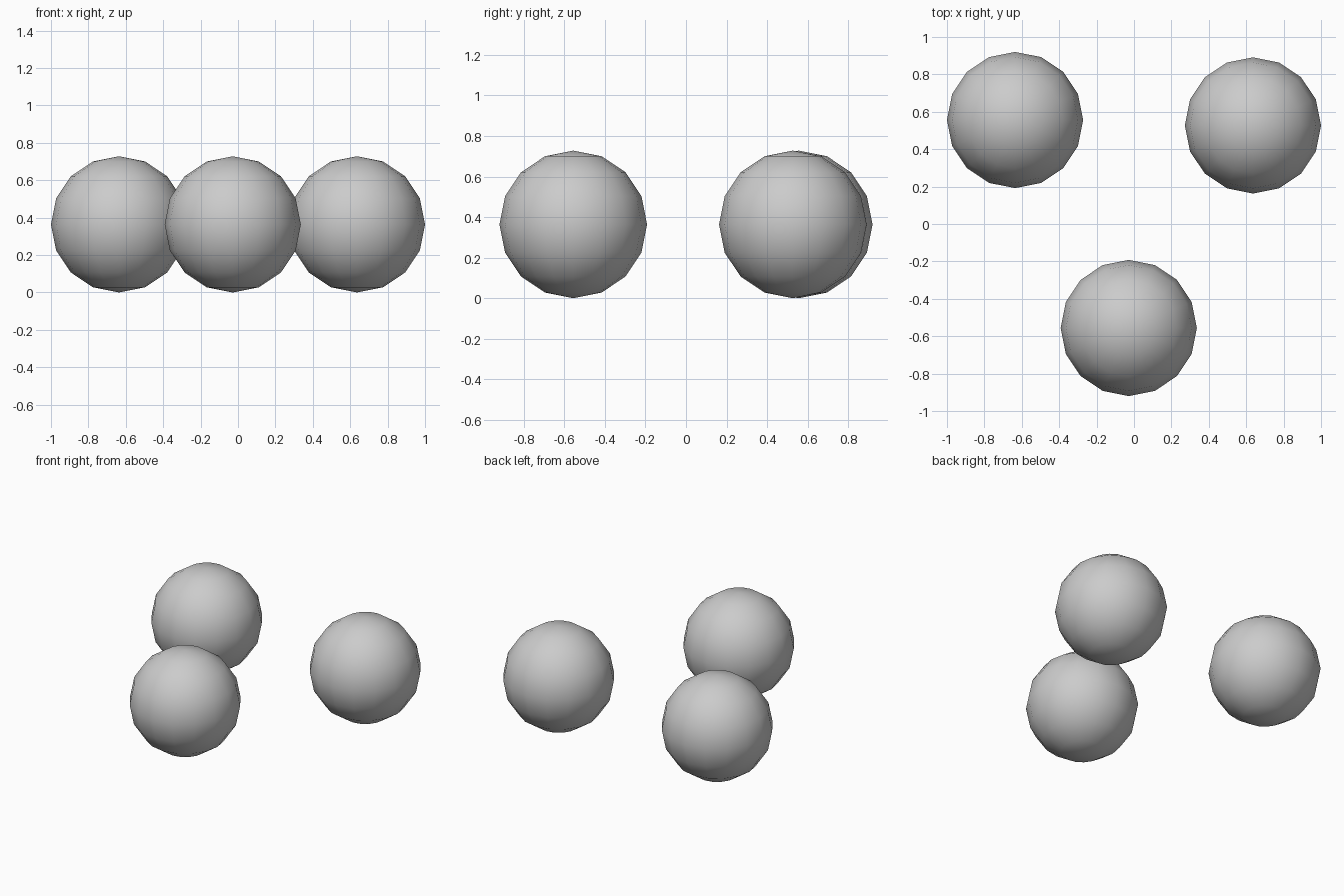
import bpy

if "Cube" in bpy.data.objects:
    bpy.data.objects.remove(bpy.data.objects["Cube"])

RADIUS = 0.364


def add_ball(name, x, y):
    # low-poly UV sphere resting on the floor
    bpy.ops.mesh.primitive_uv_sphere_add(
        segments=16, ring_count=8, radius=RADIUS, location=(x, y, RADIUS))
    ball = bpy.context.object
    ball.name = name
    bpy.ops.object.shade_smooth()
    return ball


# three separate balls in a triangle
add_ball("back_left_ball", -0.636, 0.556)
add_ball("back_right_ball", 0.636, 0.527)
add_ball("front_ball", -0.028, -0.556)
